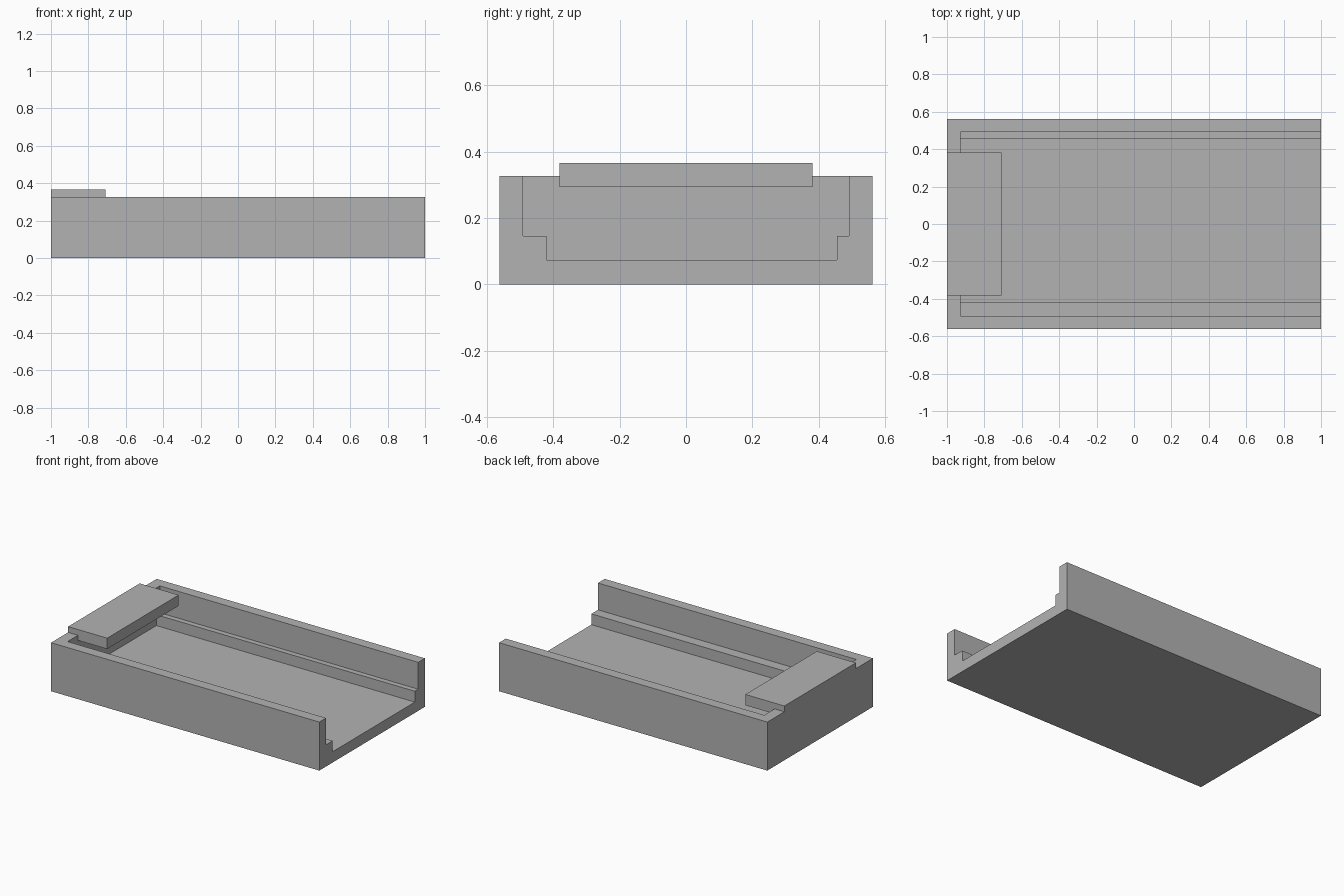
import bpy
import bmesh

cube = bpy.data.objects.get("Cube")
if cube:
    bpy.data.objects.remove(cube, do_unlink=True)

grey = bpy.data.materials.new("plain grey")
grey.use_nodes = True
colour = (0.45, 0.45, 0.45, 1)
grey.diffuse_color = colour
grey.node_tree.nodes["Principled BSDF"].inputs["Base Color"].default_value = colour


def prism(name, profile, x0, x1):
    """Extrude a (y, z) outline along x."""
    bm = bmesh.new()
    face = bm.faces.new([bm.verts.new((x0, y, z)) for y, z in profile])
    ext = bmesh.ops.extrude_face_region(bm, geom=[face])
    moved = [v for v in ext["geom"] if isinstance(v, bmesh.types.BMVert)]
    bmesh.ops.translate(bm, verts=moved, vec=(x1 - x0, 0, 0))
    bmesh.ops.recalc_face_normals(bm, faces=bm.faces)
    mesh = bpy.data.meshes.new(name)
    bm.to_mesh(mesh)
    bm.free()
    mesh.materials.append(grey)
    obj = bpy.data.objects.new(name, mesh)
    bpy.context.collection.objects.link(obj)
    return obj


def rect(half_width, z0, z1):
    return [(-half_width, z0), (half_width, z0), (half_width, z1), (-half_width, z1)]


def combine(target, tool, operation):
    """Apply a boolean and discard the tool."""
    mod = target.modifiers.new("boolean", "BOOLEAN")
    mod.operation = operation
    mod.solver = "EXACT"
    mod.object = tool
    bpy.context.view_layer.objects.active = target
    bpy.ops.object.modifier_apply(modifier=mod.name)
    bpy.data.objects.remove(tool, do_unlink=True)


# Solid block for the tray
tray = prism("open_tray", rect(0.5625, 0, 0.327), -1, 1)

# Stepped channel, open at one end, leaving a ledge along each side wall
channel = prism("channel_cutter", [
    (-0.42, 0.073), (0.455, 0.073), (0.455, 0.146), (0.491, 0.146),
    (0.491, 0.5), (-0.491, 0.5), (-0.491, 0.146), (-0.42, 0.146)], -0.927, 1.2)
combine(tray, channel, "DIFFERENCE")

# Flat plate on the end wall, overhanging the channel
plate = prism("end_plate", rect(0.381, 0.293, 0.366), -1, -0.709)
combine(tray, plate, "UNION")
